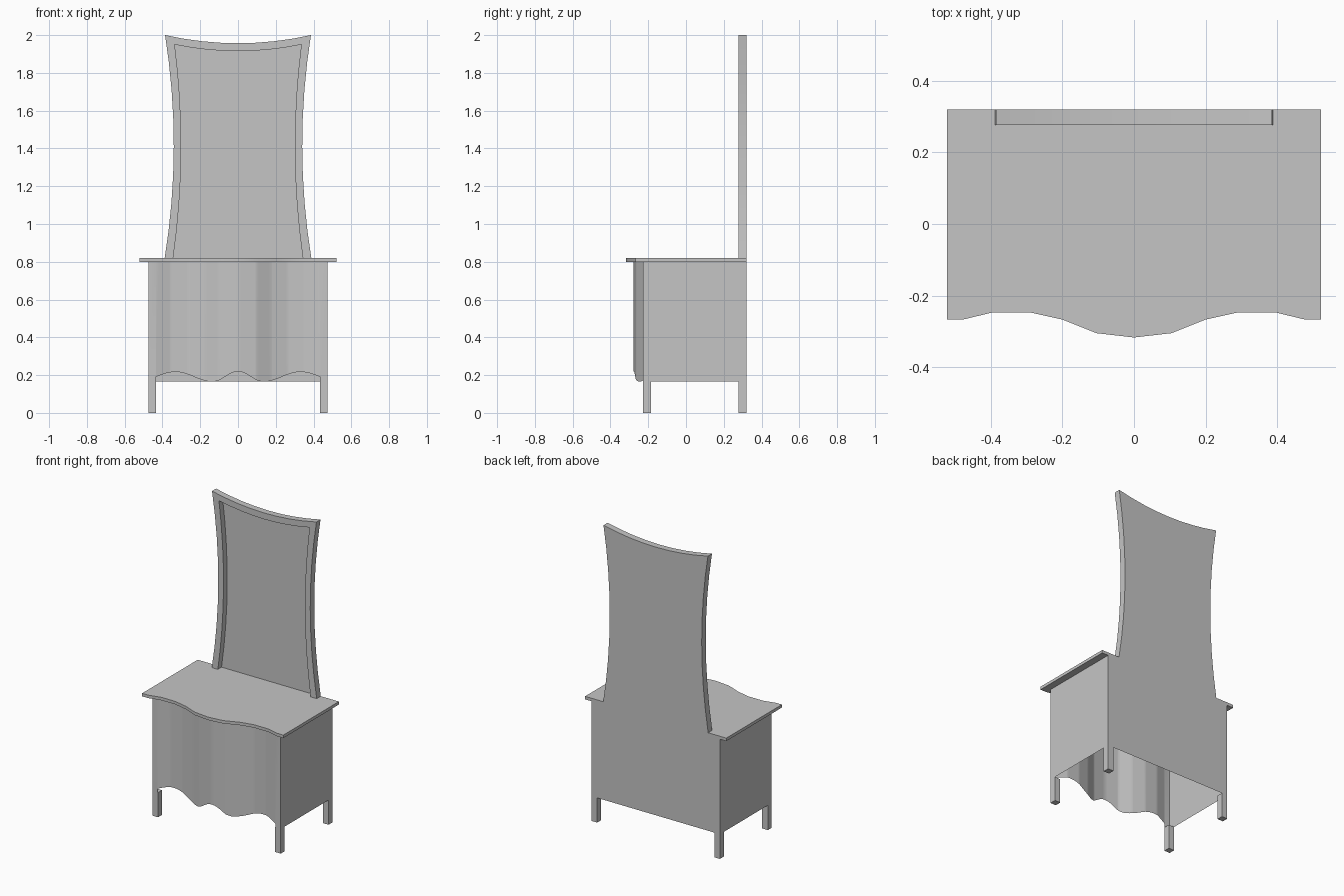
import bpy, bmesh, math

cube = bpy.data.objects.get("Cube")
if cube:
    bpy.data.objects.remove(cube, do_unlink=True)

GREY = (0.56, 0.56, 0.56, 1.0)
mat = bpy.data.materials.new("plain grey")
mat.use_nodes = True
mat.diffuse_color = GREY
mat.node_tree.nodes["Principled BSDF"].inputs["Base Color"].default_value = GREY

BACK, FRONT, HALF = 0.32, -0.227, 0.475   # cabinet limits
SKIRT, UNDER, TOP = 0.165, 0.80, 0.82     # panel bottom, board bottom, board top
LEG = 0.042


def finish(name, bm, recalc=True):
    if recalc:
        bmesh.ops.recalc_face_normals(bm, faces=bm.faces)
    mesh = bpy.data.meshes.new(name)
    bm.to_mesh(mesh)
    bm.free()
    mesh.materials.append(mat)
    ob = bpy.data.objects.new(name, mesh)
    bpy.context.collection.objects.link(ob)
    bpy.ops.object.select_all(action='DESELECT')
    ob.select_set(True)
    bpy.context.view_layer.objects.active = ob
    bpy.ops.object.shade_smooth_by_angle(angle=math.radians(30))
    return ob


def face(bm, points):
    return bm.faces.new([bm.verts.new(p) for p in points])


def mirrored(half):
    """Full left-to-right profile from the half that starts at x = 0."""
    return [(-x, v) for x, v in reversed(half[1:])] + half


# Table top with a serpentine front edge
edge = mirrored([(0, -0.317), (0.105, -0.305), (0.2, -0.267), (0.29, -0.247),
                 (0.395, -0.247), (0.478, -0.267), (0.522, -0.267)])
bm = bmesh.new()
outline = edge + [(0.522, BACK), (-0.522, BACK)]
base = face(bm, [(x, y, UNDER) for x, y in outline])
top = bmesh.ops.extrude_face_region(bm, geom=[base])["geom"]
bmesh.ops.translate(bm, vec=(0, 0, TOP - UNDER),
                    verts=[v for v in top if isinstance(v, bmesh.types.BMVert)])
finish("table_top", bm)

# Open-bottomed cabinet: sides and back
bm = bmesh.new()
corners = [(HALF, FRONT), (HALF, BACK), (-HALF, BACK), (-HALF, FRONT)]
low = [bm.verts.new((x, y, SKIRT)) for x, y in corners]
high = [bm.verts.new((x, y, UNDER)) for x, y in corners]
for i in range(3):
    bm.faces.new((low[i], low[i + 1], high[i + 1], high[i]))
finish("side_and_back_panels", bm, recalc=False)

# Serpentine front with a scalloped lower edge
wave = [(0, -0.277), (0.096, -0.265), (0.18, FRONT), (0.264, -0.207),
        (0.36, -0.207), (0.435, FRONT), (HALF, FRONT)]
scallop = [(0, 0.22), (0.134, SKIRT), (0.33, 0.217), (0.54, SKIRT)]


def sample(knots, x, ease=False):
    for (x0, v0), (x1, v1) in zip(knots, knots[1:]):
        if x <= x1:
            t = (x - x0) / (x1 - x0)
            if ease:
                t = (1 - math.cos(math.pi * t)) / 2
            return v0 + (v1 - v0) * t
    return knots[-1][1]


columns = sorted({round(0.435 * i / 24, 4) for i in range(25)} | {x for x, _ in wave[:-1]})
stations = [(x, sample(scallop, x, ease=True)) for x in columns]
bm = bmesh.new()
upper, lower = [], []
for x, z in mirrored(stations):
    y = sample(wave, abs(x))
    upper.append(bm.verts.new((x, y, UNDER)))
    lower.append(bm.verts.new((x, y, z)))
for i in range(len(upper) - 1):
    bm.faces.new((lower[i], lower[i + 1], upper[i + 1], upper[i]))
for a, b in ((-HALF, -0.435), (0.435, HALF)):
    face(bm, [(a, FRONT, SKIRT), (b, FRONT, SKIRT), (b, FRONT, UNDER), (a, FRONT, UNDER)])
bmesh.ops.remove_doubles(bm, verts=bm.verts, dist=0.0005)
finish("scalloped_front", bm, recalc=False)

# Four square legs
for side, sx in (("left", 1), ("right", -1)):
    for end, y in (("front", FRONT + LEG / 2), ("back", BACK - LEG / 2)):
        bm = bmesh.new()
        bmesh.ops.create_cube(bm, size=1)
        bmesh.ops.scale(bm, vec=(LEG, LEG, SKIRT), verts=bm.verts)
        bmesh.ops.translate(bm, vec=(sx * (HALF - LEG / 2), y, SKIRT / 2), verts=bm.verts)
        finish(f"{end}_{side}_leg", bm)


# Waisted mirror frame with a recessed panel, open at the bottom
def arch(foot, waist, head, peak, dip, steps=8):
    """Outline up the left edge, over the sagging top and down the right edge."""
    rise = []
    for i in range(steps + 1):
        t = i / steps
        bulge = 4 * t * (1 - t) * ((foot + head) / 2 - waist)
        rise.append((foot + (head - foot) * t - bulge, TOP + (peak - TOP) * t))
    sag = []
    for i in range(1, steps):
        u = 1 - 2 * i / steps
        sag.append((head * u, dip + (peak - dip) * u * u))
    return rise + sag + [(-x, z) for x, z in reversed(rise)]


outer = arch(0.388, 0.34, 0.386, 2.0, 1.957)
inner = arch(0.343, 0.301, 0.335, 1.95, 1.915)
bm = bmesh.new()


def ring(path, y):
    return [bm.verts.new((x, y, z)) for x, z in path]


rear, rim = ring(outer, BACK), ring(outer, 0.277)
lip, recess = ring(inner, 0.277), ring(inner, 0.316)
for a, b in ((rear, rim), (rim, lip), (lip, recess)):
    for i in range(len(a) - 1):
        bm.faces.new((a[i], a[i + 1], b[i + 1], b[i]))
bm.faces.new(rear)
bm.faces.new(recess)
bm.faces.new((rear[0], rim[0], lip[0], recess[0], recess[-1], lip[-1], rim[-1], rear[-1]))
finish("mirror_frame", bm)
